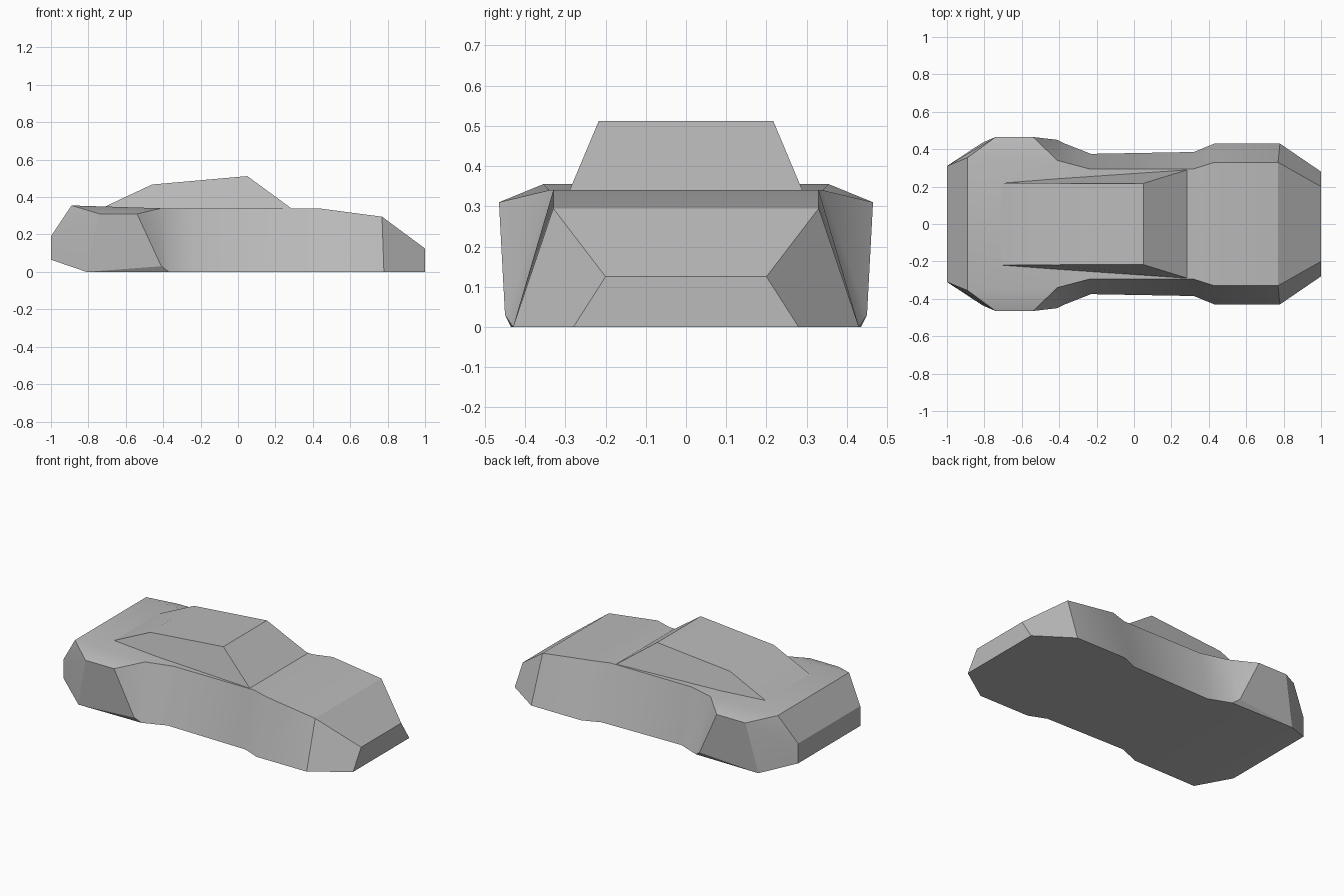
import bpy, bmesh, math

cube = bpy.data.objects.get("Cube")
if cube:
    bpy.data.objects.remove(cube, do_unlink=True)

paint = bpy.data.materials.new("plain grey")
paint.use_nodes = True
GREY = (0.5, 0.5, 0.5, 1)
paint.diffuse_color = GREY
paint.node_tree.nodes["Principled BSDF"].inputs["Base Color"].default_value = GREY


def build(name, half_faces, strips):
    """Mirror side faces over y = 0 and bridge the two sides along each strip."""
    bm = bmesh.new()

    def face(points):
        unique = list(dict.fromkeys(points))
        if len(unique) > 2:
            bm.faces.new([bm.verts.new(p) for p in unique])

    def mirror(p):
        return (p[0], -p[1], p[2])

    for points in half_faces:
        face(points)
        face([mirror(p) for p in reversed(points)])
    for strip in strips:
        for a, b in zip(strip, strip[1:]):
            face([a, b, mirror(b), mirror(a)])
    bmesh.ops.remove_doubles(bm, verts=bm.verts, dist=0.0005)
    bmesh.ops.recalc_face_normals(bm, faces=bm.faces)
    mesh = bpy.data.meshes.new(name)
    bm.to_mesh(mesh)
    bm.free()
    mesh.materials.append(paint)
    obj = bpy.data.objects.new(name, mesh)
    bpy.context.collection.objects.link(obj)
    bpy.ops.object.select_all(action="DESELECT")
    obj.select_set(True)
    bpy.context.view_layer.objects.active = obj
    bpy.ops.object.shade_smooth_by_angle(angle=math.radians(25))


# Rear wheel bulge: sill, shoulder and deck points
tail_low, tail_high = (-1, .31, .065), (-1, .31, .19)
sill_rear, sill_lip, sill_end = (-.81, .435, 0), (-.41, .45, .03), (-.37, .43, 0)
shoulder_rear, shoulder_front = (-.74, .465, .31), (-.54, .465, .31)
deck_rear, deck_front = (-.89, .355, .355), (-.41, .34, .34)

# Flank from the waist to the nose: lower and upper edges
lower = [sill_end, (-.23, .375, 0), (.32, .385, 0), (.43, .43, 0),
         (.78, .43, 0), (1, .28, 0)]
upper = [deck_front, (-.24, .295, .34), (.32, .295, .34), (.43, .33, .34),
         (.77, .33, .295), (1, .20, .125)]

sides = [
    [tail_low, sill_rear, shoulder_rear, tail_high],
    [tail_high, shoulder_rear, deck_rear],
    [sill_rear, sill_lip, shoulder_front, shoulder_rear],
    [shoulder_rear, shoulder_front, deck_front, deck_rear],
    [sill_lip, deck_front, shoulder_front],
    [sill_rear, sill_end, sill_lip],
    [sill_lip, sill_end, deck_front],
]
for i in range(len(lower) - 1):
    sides.append([lower[i], lower[i + 1], upper[i + 1], upper[i]])

# Body shell closed by the tail, deck, nose and floor
loop = [tail_low, tail_high, deck_rear] + upper + lower[::-1] + [sill_rear, tail_low]
build("car_body", sides, [loop])

# Cabin, its base sunk just into the deck
cabin = [(-.73, .22, .34), (-.46, .218, .467), (.05, .217, .512), (.29, .291, .336)]
build("cabin", [cabin], [cabin + cabin[:1]])
